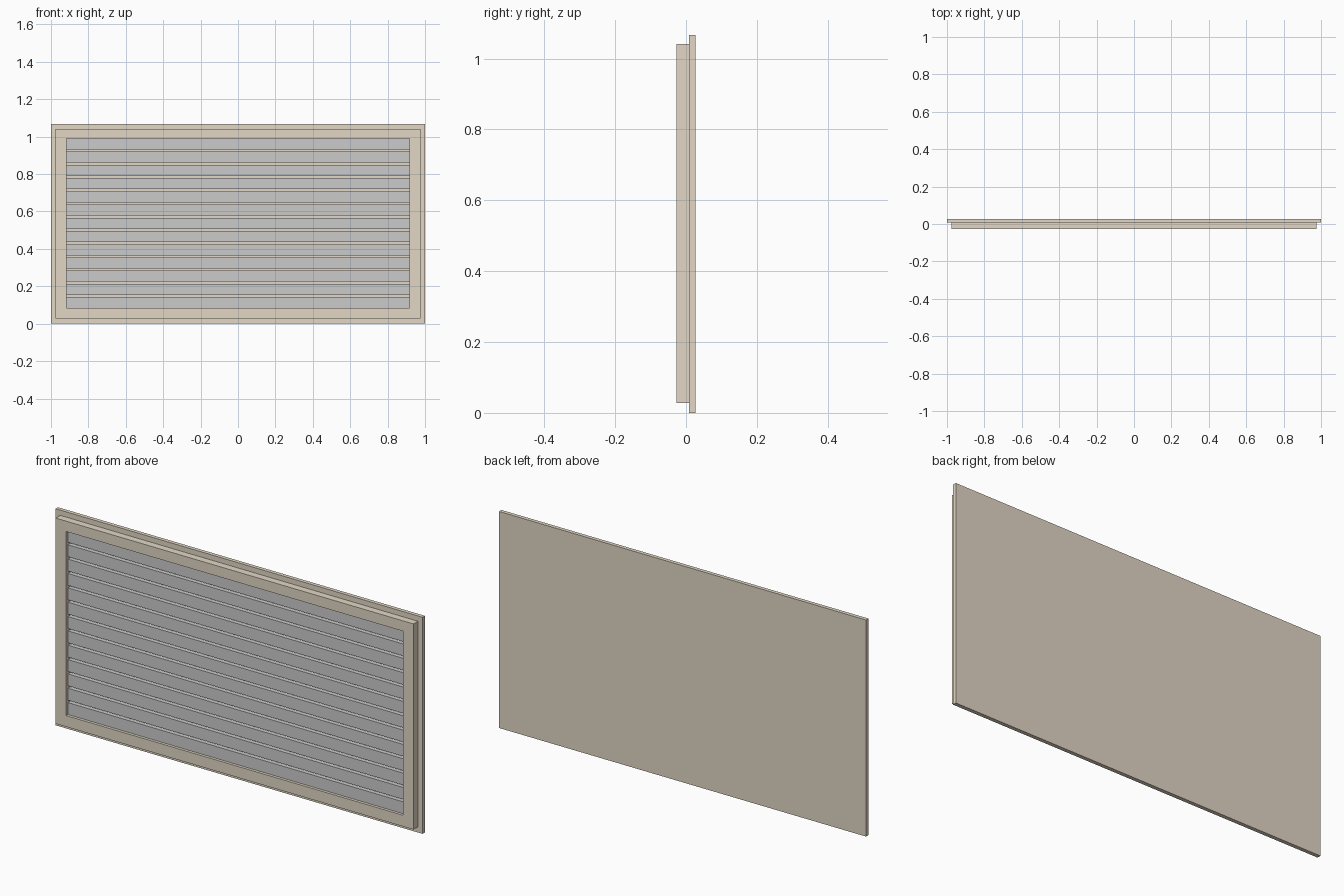
import bpy, bmesh

if "Cube" in bpy.data.objects:
    bpy.data.objects.remove(bpy.data.objects["Cube"])

tan = bpy.data.materials.new("tan_paint")
tan.diffuse_color = (0.76, 0.68, 0.56, 1)
tan.use_nodes = True
tan.node_tree.nodes["Principled BSDF"].inputs["Base Color"].default_value = tan.diffuse_color


def make_object(name, bm, mat=None):
    bmesh.ops.recalc_face_normals(bm, faces=bm.faces)
    mesh = bpy.data.meshes.new(name)
    bm.to_mesh(mesh)
    bm.free()
    obj = bpy.data.objects.new(name, mesh)
    bpy.context.collection.objects.link(obj)
    if mat:
        mesh.materials.append(mat)
    return obj


def box(name, half_w, y0, y1, z0, z1, mat=None):
    bm = bmesh.new()
    bmesh.ops.create_cube(bm, size=1)
    for v in bm.verts:
        v.co = (v.co.x * 2 * half_w,
                y0 if v.co.y < 0 else y1,
                z0 if v.co.z < 0 else z1)
    return make_object(name, bm, mat)


def frame(name, outer, inner, y0, y1, mat):
    # Rectangular ring: each rectangle is (half width, bottom, top)
    bm = bmesh.new()

    def loop(rect, y):
        w, b, t = rect
        return [bm.verts.new((x, y, z)) for x, z in ((-w, b), (w, b), (w, t), (-w, t))]

    loops = [loop(outer, y0), loop(inner, y0), loop(inner, y1), loop(outer, y1)]
    for a, b in zip(loops, loops[1:] + loops[:1]):
        for i in range(4):
            j = (i + 1) % 4
            bm.faces.new((a[i], a[j], b[j], b[i]))
    return make_object(name, bm, mat)


# Back panel and the raised surround in front of it
box("back_panel", 1.0, 0.008, 0.027, 0.0, 1.067, tan)
frame("outer_frame", (0.975, 0.028, 1.041), (0.918, 0.083, 0.99), -0.027, 0.008, tan)

# Thirteen horizontal slats, evenly spaced with narrow gaps
COUNT, BOTTOM, TOP, GAP = 13, 0.083, 0.99, 0.012
height = (TOP - BOTTOM - GAP * (COUNT - 1)) / COUNT
for i in range(COUNT):
    z = BOTTOM + i * (height + GAP)
    box(f"slat_{i + 1:02d}", 0.918, -0.013, 0.008, z, z + height)
